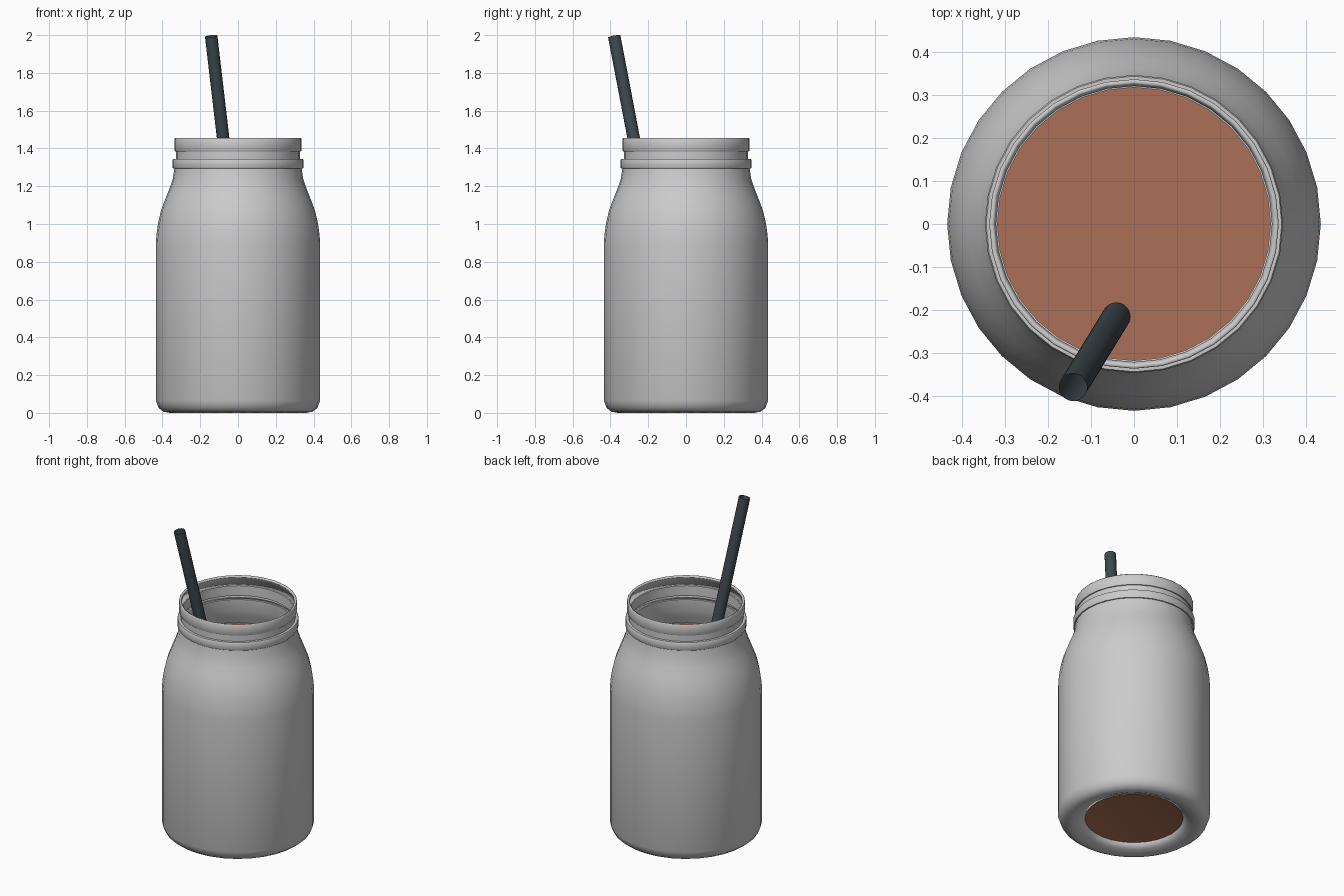
import bpy, bmesh
from math import sin, cos, pi, radians
from mathutils import Vector

if "Cube" in bpy.data.objects:
    bpy.data.objects.remove(bpy.data.objects["Cube"])


def colour(ob, name, rgb):
    mat = bpy.data.materials.new(name)
    mat.diffuse_color = (*rgb, 1)
    mat.use_nodes = True
    mat.node_tree.nodes["Principled BSDF"].inputs["Base Color"].default_value = mat.diffuse_color
    ob.data.materials.append(mat)


def link(bm, name):
    me = bpy.data.meshes.new(name)
    bm.to_mesh(me)
    bm.free()
    ob = bpy.data.objects.new(name, me)
    bpy.context.collection.objects.link(ob)
    return ob


def smooth(ob, angle=35):
    bpy.ops.object.select_all(action='DESELECT')
    bpy.context.view_layer.objects.active = ob
    ob.select_set(True)
    bpy.ops.object.shade_smooth_by_angle(angle=radians(angle))


def lathe(name, profile, sides=32, cap=False):
    """Revolve (radius, z) points listed from bottom to top."""
    bm = bmesh.new()
    rings = [[bm.verts.new((r * cos(2 * pi * j / sides), r * sin(2 * pi * j / sides), z))
              for j in range(sides)] for r, z in profile]
    for lo, hi in zip(rings, rings[1:]):
        for j in range(sides):
            k = (j + 1) % sides
            bm.faces.new((lo[j], lo[k], hi[k], hi[j]))
    if cap:
        bm.faces.new(rings[0][::-1])
        bm.faces.new(rings[-1])
    return link(bm, name)


# Jar: raised foot, round shoulder, neck with two bands, open mouth
jar = lathe("jar", [
    (0.28, 0.035), (0.32, 0.015), (0.36, 0.0), (0.395, 0.006), (0.42, 0.026), (0.435, 0.065),
    (0.435, 0.90), (0.431, 0.95), (0.422, 1.01), (0.408, 1.07), (0.386, 1.13),
    (0.362, 1.19), (0.345, 1.24), (0.337, 1.295),
    (0.344, 1.295), (0.347, 1.30), (0.347, 1.34), (0.344, 1.345),
    (0.328, 1.345), (0.328, 1.385),
    (0.334, 1.385), (0.337, 1.39), (0.337, 1.45), (0.334, 1.455)])
wall = jar.modifiers.new("wall", 'SOLIDIFY')
wall.thickness = 0.015
wall.offset = -1
smooth(jar)

# Drink filling the jar up to the shoulder
drink = lathe("drink", [
    (0.283, 0.037), (0.36, 0.012), (0.40, 0.03), (0.426, 0.07), (0.426, 0.90),
    (0.413, 1.01), (0.399, 1.07), (0.374, 1.14)], cap=True)
colour(drink, "brown_drink", (0.41, 0.16, 0.095))
smooth(drink)

# Straw: open tube leaning to the front left
top, low = Vector((-0.142, -0.380, 1.994)), Vector((0.085, -0.01, 0.06))
straw = lathe("straw", [(0.033, 0), (0.033, (top - low).length)], sides=24)
straw.location = low
straw.rotation_euler = (top - low).to_track_quat('Z', 'Y').to_euler()
colour(straw, "dark_straw", (0.048, 0.066, 0.077))
smooth(straw)
